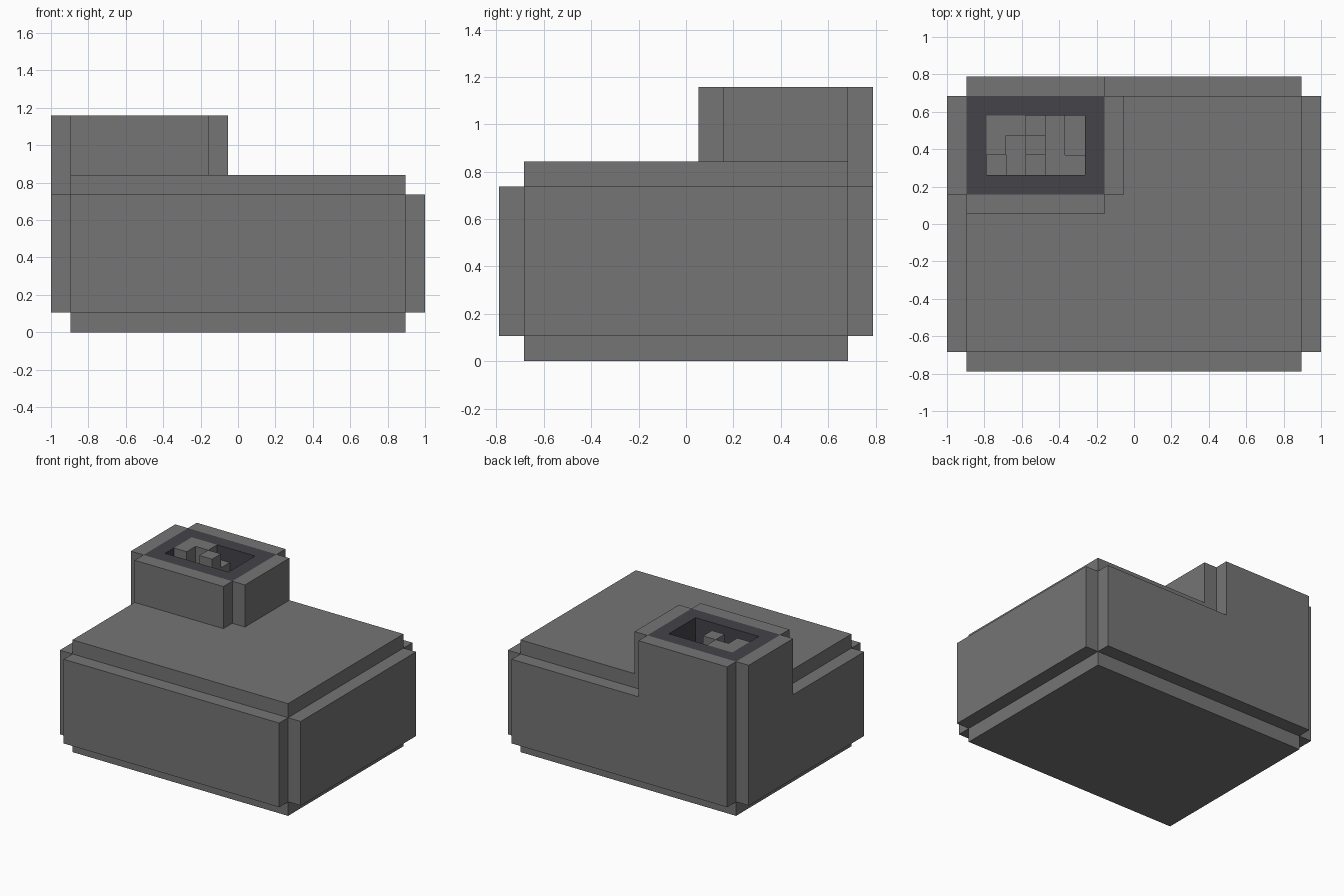
import bpy
import bmesh
from mathutils import Vector

old = bpy.data.objects.get("Cube")
if old:
    bpy.data.objects.remove(old, do_unlink=True)

U = 2 / 19                       # one block
SIZE = Vector((19, 15, 0))       # footprint in blocks


def material(name, color):
    m = bpy.data.materials.new(name)
    m.use_nodes = True
    m.diffuse_color = color
    m.node_tree.nodes["Principled BSDF"].inputs["Base Color"].default_value = color
    return m


stone = material("grey_stone", (0.178, 0.178, 0.178, 1))
dark = material("dark_slate", (0.058, 0.056, 0.067, 1))


def boxes(name, mat, *spans):
    """One object from boxes given as x, y and z ranges in blocks."""
    bm = bmesh.new()
    for span in spans:
        lo, hi = Vector(span[::2]), Vector(span[1::2])
        verts = bmesh.ops.create_cube(bm, size=1)["verts"]
        for v in verts:
            unit = v.co + Vector((0.5, 0.5, 0.5))
            v.co = (lo + unit * (hi - lo) - SIZE / 2) * U
    mesh = bpy.data.meshes.new(name)
    bm.to_mesh(mesh)
    bm.free()
    mesh.materials.append(mat)
    obj = bpy.data.objects.new(name, mesh)
    bpy.context.collection.objects.link(obj)
    return obj


# Main body with a raised plate on each side
boxes("body_core", stone, (1, 18, 1, 14, 0, 8))
boxes("front_plate", stone, (1, 18, 0, 1, 1, 7))
boxes("left_plate", stone, (18, 19, 1, 14, 1, 7))
boxes("back_plate", stone, (1, 18, 14, 15, 1, 7))
boxes("right_plate", stone, (0, 1, 1, 14, 1, 7))

# Chimney cladding on the back corner
boxes("chimney_front", stone, (1, 8, 8, 9, 8, 11))
boxes("chimney_left", stone, (8, 9, 9, 14, 8, 11))
boxes("chimney_back", stone, (1, 8, 14, 15, 7, 11))
boxes("chimney_right", stone, (0, 1, 9, 14, 7, 11))

# Dark lining around the opening
boxes("chimney_lining", dark,
      (1, 8, 9, 10, 8, 11), (1, 8, 13, 14, 8, 11),
      (1, 2, 10, 13, 8, 11), (7, 8, 10, 13, 8, 11))

# Uneven rubble in the opening: block heights per row, front to back
rubble = ["01011", "31310", "33210"]
boxes("chimney_rubble", stone,
      *[(x + 2, x + 3, y + 10, y + 11, 8, 8 + int(h))
        for y, row in enumerate(rubble)
        for x, h in enumerate(row) if h != "0"])
